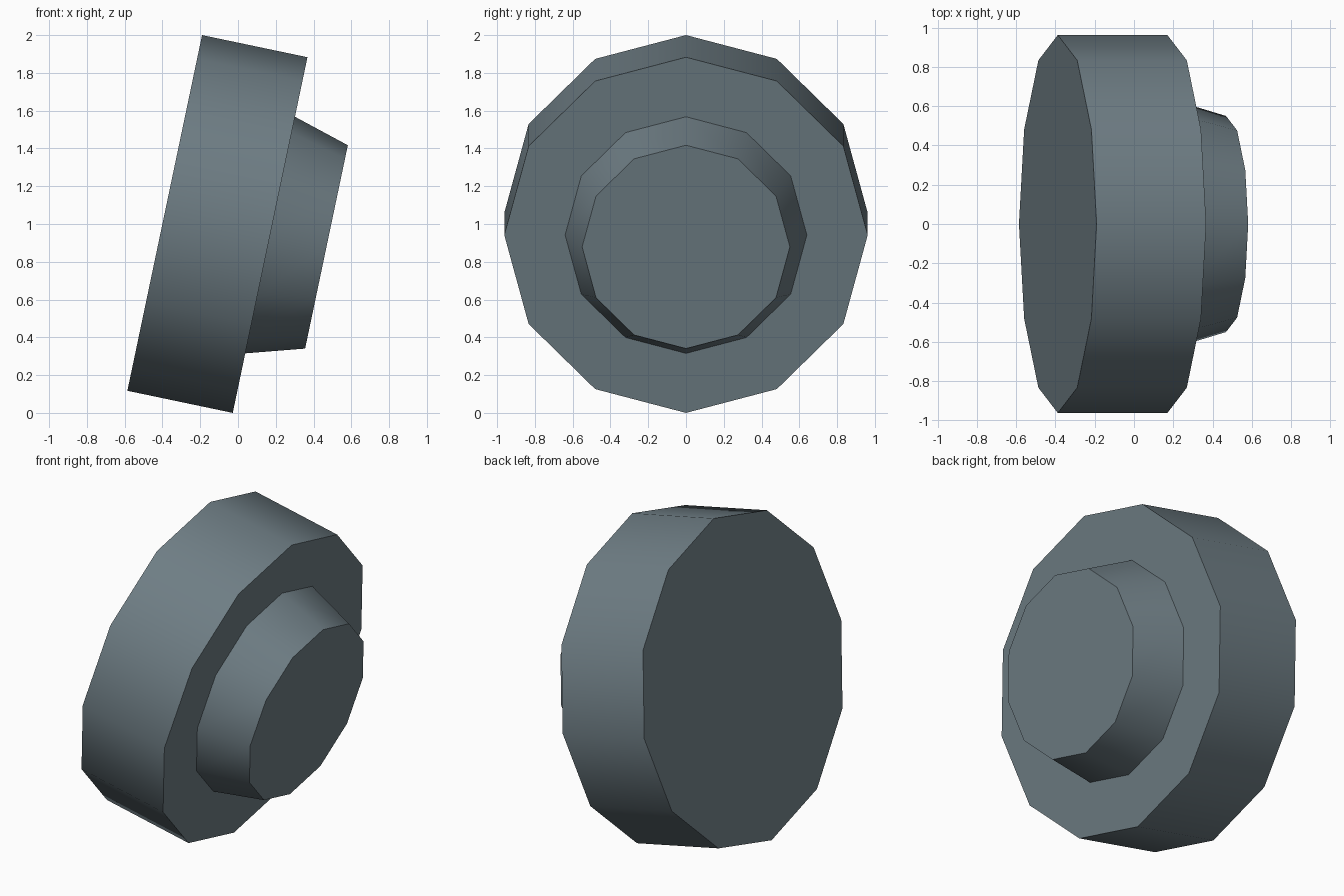
import bpy, bmesh, math
from mathutils import Matrix, Vector

if "Cube" in bpy.data.objects:
    bpy.data.objects.remove(bpy.data.objects["Cube"])

SIDES = 12
TILT = math.radians(11.86)

# Single flat colour
grey = bpy.data.materials.new("slate grey")
grey.diffuse_color = (0.156, 0.205, 0.231, 1)
grey.use_nodes = True
grey.node_tree.nodes["Principled BSDF"].inputs["Base Color"].default_value = grey.diffuse_color

# Stepped disc profile: (distance along axle, radius)
profile = [(-0.285, 0.962), (0.285, 0.962), (0.285, 0.64), (0.59, 0.55)]

bm = bmesh.new()
rings = []
for d, r in profile:
    rings.append([bm.verts.new((d, r * math.sin(2 * math.pi * i / SIDES),
                                r * math.cos(2 * math.pi * i / SIDES)))
                  for i in range(SIDES)])
for a, b in zip(rings, rings[1:]):
    for i in range(SIDES):
        j = (i + 1) % SIDES
        bm.faces.new((a[i], a[j], b[j], b[i]))
bm.faces.new(rings[0])     # back cap
bm.faces.new(rings[-1])    # hub cap
bmesh.ops.recalc_face_normals(bm, faces=bm.faces)

# Lean the axle downwards and stand the rim on the ground
bm.transform(Matrix.Translation((-0.109, 0, 1.0)) @ Matrix.Rotation(TILT, 4, 'Y'))
low = min(v.co.z for v in bm.verts)
bmesh.ops.translate(bm, verts=bm.verts, vec=Vector((0, 0, -low)))

mesh = bpy.data.meshes.new("wheel_with_hub")
bm.to_mesh(mesh)
bm.free()
mesh.materials.append(grey)
wheel = bpy.data.objects.new("wheel_with_hub", mesh)
bpy.context.collection.objects.link(wheel)

# Smooth around the rims, sharp at the caps
bpy.context.view_layer.objects.active = wheel
wheel.select_set(True)
bpy.ops.object.shade_smooth_by_angle(angle=math.radians(40))
